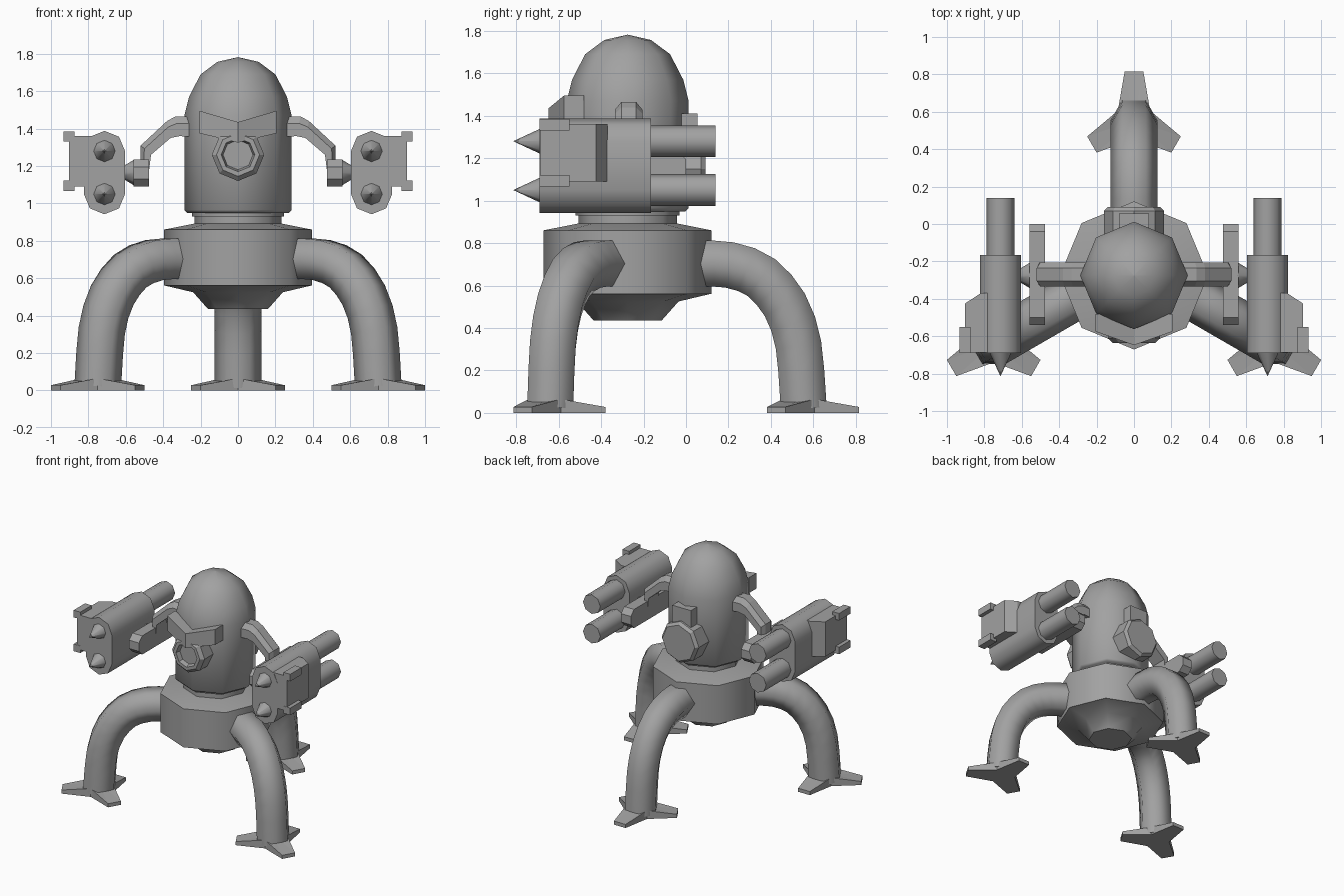
import bpy, bmesh, math
from mathutils import Vector

if "Cube" in bpy.data.objects:
    bpy.data.objects.remove(bpy.data.objects["Cube"])

CY = -0.275  # body axis
metal = bpy.data.materials.new("grey metal")
metal.diffuse_color = (0.36, 0.36, 0.36, 1)
metal.use_nodes = True
metal.node_tree.nodes["Principled BSDF"].inputs["Base Color"].default_value = metal.diffuse_color


def loft(name, rings, smooth=None):
    """Skin a list of equal-length point rings and cap both ends."""
    bm = bmesh.new()
    vs = [[bm.verts.new(p) for p in ring] for ring in rings]
    n = len(vs[0])
    for a, b in zip(vs, vs[1:]):
        for i in range(n):
            j = (i + 1) % n
            bm.faces.new((a[i], a[j], b[j], b[i]))
    bm.faces.new(vs[0][::-1])
    bm.faces.new(vs[-1])
    bmesh.ops.remove_doubles(bm, verts=bm.verts, dist=1e-4)
    bmesh.ops.recalc_face_normals(bm, faces=bm.faces)
    me = bpy.data.meshes.new(name)
    bm.to_mesh(me)
    bm.free()
    me.materials.append(metal)
    ob = bpy.data.objects.new(name, me)
    bpy.context.collection.objects.link(ob)
    if smooth:
        bpy.ops.object.select_all(action='DESELECT')
        ob.select_set(True)
        bpy.context.view_layer.objects.active = ob
        bpy.ops.object.shade_smooth_by_angle(angle=math.radians(smooth))
    return ob


def turned(name, axis, centre, profile, sides=8, smooth=50):
    """Stack of polygons along an axis; profile is (position, radius) pairs."""
    rings = []
    for t, r in profile:
        ring = []
        for i in range(sides):
            a = math.tau * i / sides
            c, s = r * math.cos(a), r * math.sin(a)
            u, v = centre
            ring.append({'x': (t, u + c, v + s), 'y': (u + c, t, v + s),
                         'z': (u + c, v + s, t)}[axis])
        rings.append(ring)
    return loft(name, rings, smooth)


def box(name, x0, x1, y0, y1, z0, z1):
    return loft(name, [[(x0, y0, z), (x1, y0, z), (x1, y1, z), (x0, y1, z)] for z in (z0, z1)])


# Body
turned("dome_body", 'z', (0, CY), [(0.95, 0.272), (0.965, 0.287), (1.47, 0.287), (1.57, 0.262),
       (1.69, 0.2), (1.757, 0.11), (1.782, 0.001)])
turned("upper_neck", 'z', (0, CY), [(0.93, 0.245), (0.955, 0.245)])
turned("lower_neck", 'z', (0, CY), [(0.88, 0.232), (0.935, 0.232)])
turned("base_drum", 'z', (0, CY), [(0.56, 0.396), (0.86, 0.396), (0.893, 0.23)])
turned("base_underside", 'z', (0, CY), [(0.435, 0.16), (0.525, 0.24), (0.562, 0.396)])

# Face: hollow snout and V-shaped brow
turned("snout", 'y', (0, 1.26), [(-0.5, 0.14), (-0.61, 0.14), (-0.635, 0.115),
       (-0.635, 0.09), (-0.6, 0.08)], smooth=20)
brow = []
for x, yf, yb, zt, zb in ((-0.205, -0.575, -0.48, 1.495, 1.375), (0, -0.648, -0.5, 1.435, 1.325),
                          (0.205, -0.575, -0.48, 1.495, 1.375)):
    brow.append([(x, yf, zb), (x, yb, zb), (x, yb, zt), (x, yf, zt)])
loft("brow", brow)

# Rear vent
turned("rear_vent", 'y', (0, 1.15), [(-0.1, 0.16), (0.07, 0.16), (0.092, 0.14)], smooth=20)
box("rear_vent_block", -0.08, 0.08, -0.1, 0.055, 1.24, 1.41)

# Legs: hexagonal bent tubes; path is (distance from foot, height)
PATH = [(-0.65, 0.703), (-0.42, 0.703), (-0.35, 0.697), (-0.27, 0.675), (-0.2, 0.638), (-0.14, 0.58),
        (-0.09, 0.51), (-0.05, 0.42), (-0.025, 0.32), (-0.012, 0.2), (0, 0.02)]
STAR = []
for k in range(3):
    a = math.radians(90 + 120 * k)
    d, p = Vector((math.cos(a), math.sin(a), 0)), Vector((-math.sin(a), math.cos(a), 0))
    n = Vector((math.cos(a + math.pi / 3), math.sin(a + math.pi / 3), 0)) * 0.1
    STAR += [(d * 0.26 - p * 0.05, 0.028), (d * 0.26 + p * 0.05, 0.028), (n, 0.065)]

for label, fx, fy, ang in (("back", 0, 0.555, 90), ("right", 0.75, -0.64, -30), ("left", -0.75, -0.64, 210)):
    a = math.radians(ang)
    foot = Vector((fx, fy, 0))
    out = Vector((math.cos(a), math.sin(a), 0))
    side = Vector((-out.y, out.x, 0))
    rings = []
    for i, (d, z) in enumerate(PATH):
        q0, q1 = PATH[max(i - 1, 0)], PATH[min(i + 1, len(PATH) - 1)]
        tangent = (out * (q1[0] - q0[0]) + Vector((0, 0, q1[1] - q0[1]))).normalized()
        up = tangent.cross(side)
        c = foot + out * d + Vector((0, 0, z))
        rings.append([c + 0.125 * (side * math.cos(k * math.pi / 3) + up * math.sin(k * math.pi / 3))
                      for k in range(6)])
    loft(label + "_leg", rings, 65)
    # Three-toed foot, with a raised centre
    mid = foot + Vector((0, 0, 0.065))
    loft(label + "_foot", [[foot + p for p, h in STAR],
                           [foot + p + Vector((0, 0, h)) for p, h in STAR],
                           [mid + p * 0.05 for p, h in STAR]])

# Arms and twin-barrel guns on both sides
ARM = [((0.24, 1.355), (0.24, 1.465)), ((0.31, 1.36), (0.335, 1.465)), ((0.36, 1.35), (0.38, 1.44)),
       ((0.465, 1.26), (0.52, 1.31)), ((0.475, 1.18), (0.52, 1.18))]
GX = 0.714
for label, s in (("right", 1), ("left", -1)):
    # Bent shoulder bar with chamfered outer edges
    rings = []
    for (xi, zi), (xo, zo) in ARM:
        pt = lambda t, y: (s * (xi + (xo - xi) * t), y, zi + (zo - zi) * t)
        rings.append([pt(0, -0.335), pt(0.65, -0.335), pt(1, -0.305),
                      pt(1, -0.235), pt(0.65, -0.205), pt(0, -0.205)])
    loft(label + "_arm", rings)

    # Forearm bar with rounded ends
    bar = [(-0.54, 1.13), (-0.5, 1.09), (-0.04, 1.09), (0, 1.13),
           (0, 1.195), (-0.04, 1.235), (-0.5, 1.235), (-0.54, 1.195)]
    loft(label + "_forearm", [[(s * x, y, z) for y, z in bar] for x in (0.475, 0.56)])
    turned(label + "_gun_joint", 'x', (CY, 1.165), [(s * 0.55, 0.072), (s * 0.62, 0.03)])

    # Gun housing: stretched octagon
    outline = []
    for k in range(5):
        a = math.pi * k / 4
        outline.append((0.11 * math.cos(a), 1.28 + 0.108 * math.sin(a)))
    outline += [(-x, 2.33 - z) for x, z in outline]
    loft(label + "_gun_housing", [[(s * GX + x, y, z) for x, z in outline] for y in (-0.69, -0.165)], 50)
    for place, z in (("upper", 1.28), ("lower", 1.05)):
        turned(f"{label}_{place}_barrel", 'y', (s * GX, z), [(-0.2, 0.075), (0.14, 0.075)])
        turned(f"{label}_{place}_spike", 'y', (s * GX, z), [(-0.685, 0.06), (-0.812, 0.001)])

    # Side magazine with sloped rear and two corner tabs
    mag = [(0.75, -0.688), (0.903, -0.688), (0.903, -0.425), (0.82, -0.37), (0.75, -0.37)]
    loft(label + "_magazine", [[(s * x, y, z) for x, y in mag] for z in (1.09, 1.36)])
    for place, z in (("upper", 1.33), ("lower", 1.067)):
        box(f"{label}_{place}_tab", s * 0.875, s * 0.933, -0.69, -0.55, z, z + 0.055)
